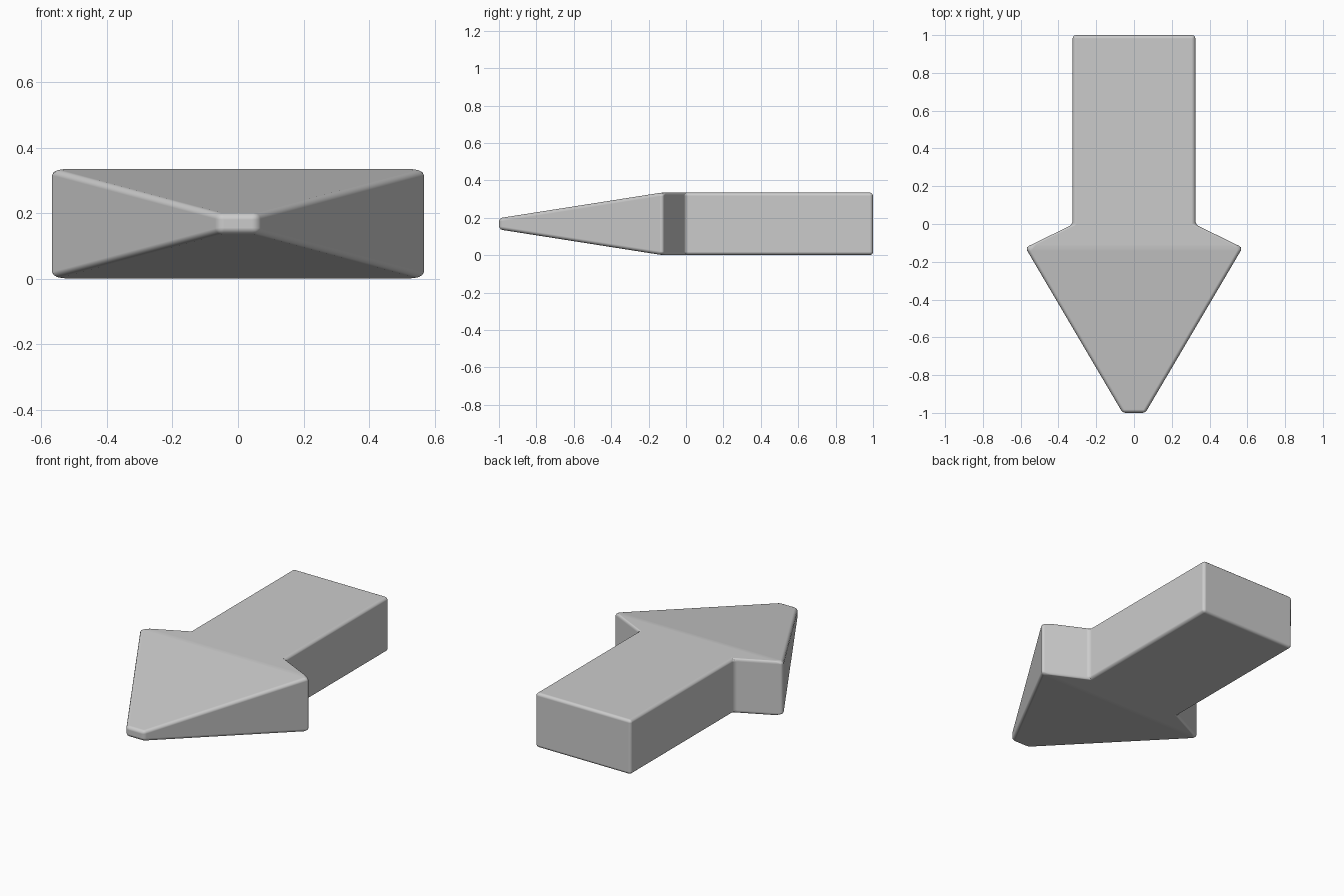
import bpy, bmesh

if "Cube" in bpy.data.objects:
    bpy.data.objects.remove(bpy.data.objects["Cube"])

CENTRE_Z = 0.1675
# Stations along the arrow: y, half width, half height
STATIONS = [
    (1.0, 0.325, 0.1675),     # shaft end
    (-0.003, 0.325, 0.1675),  # neck
    (-0.125, 0.575, 0.1675),  # wing corners
    (-1.0, 0.06, 0.03),       # blunt tip
]

# Loft rectangular sections into one solid arrow
bm = bmesh.new()
rings = []
for y, w, h in STATIONS:
    rings.append([bm.verts.new((sx * w, y, CENTRE_Z + sz * h))
                  for sx, sz in ((-1, -1), (1, -1), (1, 1), (-1, 1))])
for a, b in zip(rings, rings[1:]):
    for i in range(4):
        j = (i + 1) % 4
        bm.faces.new((a[i], a[j], b[j], b[i]))
bm.faces.new(rings[0])
bm.faces.new(rings[-1])
bmesh.ops.recalc_face_normals(bm, faces=bm.faces)

mesh = bpy.data.meshes.new("arrow")
bm.to_mesh(mesh)
bm.free()
arrow = bpy.data.objects.new("arrow", mesh)
bpy.context.collection.objects.link(arrow)
mesh.shade_smooth()

# Softly rounded edges with flat-looking faces
bevel = arrow.modifiers.new("rounded_edges", 'BEVEL')
bevel.width = 0.018
bevel.segments = 3
bevel.limit_method = 'ANGLE'
bevel.angle_limit = 0.09
bevel.harden_normals = True
